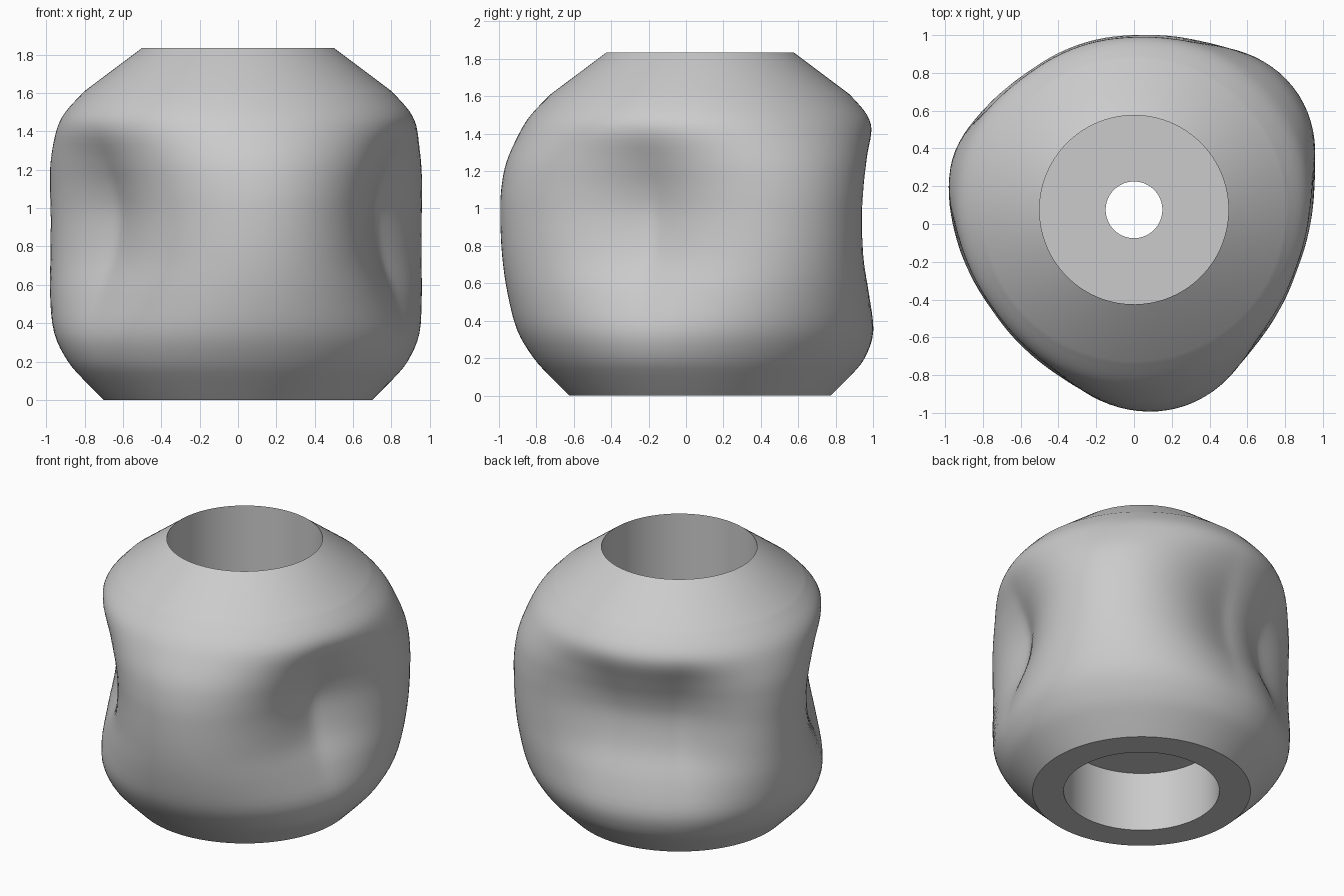
import bpy, bmesh, math

if "Cube" in bpy.data.objects:
    bpy.data.objects.remove(bpy.data.objects["Cube"], do_unlink=True)

AXIS_Y = 0.075
SEGMENTS = 128

# Profile heights with the radius on a lobe and in a finger dent
PROFILE = [(0.1, 0.80, 0.80), (0.2, 0.89, 0.88), (0.35, 0.98, 0.92),
           (0.55, 1.035, 0.87), (0.75, 1.065, 0.79), (0.95, 1.075, 0.76),
           (1.1, 1.07, 0.785), (1.25, 1.04, 0.845), (1.4, 0.97, 0.908),
           (1.5, 0.905, 0.892), (1.61, 0.80, 0.80)]

# Lobes and dents around the axis: angle in degrees, lobe strength
AROUND = [(-145, 0), (-80, 1), (-20, 0), (37, 0.95), (95, 0.02),
          (125, 0), (164, 0.67), (215, 0)]


def catmull(a, b, c, d, t):
    return 0.5 * (2 * b + (c - a) * t + (2 * a - 5 * b + 4 * c - d) * t * t
                  + (3 * b - a - 3 * c + d) * t ** 3)


def smooth_profile(points, steps=4):
    result = []
    last = len(points) - 1
    for i in range(last):
        quad = [points[min(max(i + k, 0), last)] for k in (-1, 0, 1, 2)]
        for s in range(steps):
            result.append(tuple(catmull(*col, s / steps) for col in zip(*quad)))
    return result + [points[-1]]


def lobe_weight(angle):
    for (a, wa), (b, wb) in zip(AROUND, AROUND[1:]):
        if a <= angle <= b:
            t = 0.5 - 0.5 * math.cos(math.pi * (angle - a) / (b - a))
            return max(wa + (wb - wa) * t, 0) ** 0.72
    return 0


# Closed section: outer skin, top bore, thin web with a bolt hole, bottom bore
section = [(0, 0.7, 0.7)] + smooth_profile(PROFILE)
section += [(z, r, r) for z, r in [(1.835, 0.5), (0.65, 0.5), (0.65, 0.15),
                                   (0.42, 0.15), (0.42, 0.5), (0, 0.5)]]

bm = bmesh.new()
rings = []
for z, r_lobe, r_dent in section:
    ring = []
    for i in range(SEGMENTS):
        deg = AROUND[0][0] + 360 * i / SEGMENTS
        r = r_dent + (r_lobe - r_dent) * lobe_weight(deg)
        a = math.radians(deg)
        ring.append(bm.verts.new((r * math.cos(a), AXIS_Y + r * math.sin(a), z)))
    rings.append(ring)
for low, high in zip(rings, rings[1:] + rings[:1]):
    for i in range(SEGMENTS):
        j = (i + 1) % SEGMENTS
        bm.faces.new((low[i], low[j], high[j], high[i]))
bmesh.ops.recalc_face_normals(bm, faces=bm.faces)

mesh = bpy.data.meshes.new("grip_body")
bm.to_mesh(mesh)
bm.free()
body = bpy.data.objects.new("grip_body", mesh)
bpy.context.collection.objects.link(body)

# Plain grey material
grey = bpy.data.materials.new("light_grey")
grey.use_nodes = True
colour = (0.6, 0.6, 0.6, 1)
grey.diffuse_color = colour
grey.node_tree.nodes["Principled BSDF"].inputs["Base Color"].default_value = colour
mesh.materials.append(grey)

bpy.ops.object.select_all(action="DESELECT")
body.select_set(True)
bpy.context.view_layer.objects.active = body
bpy.ops.object.shade_smooth_by_angle(angle=math.radians(30))
